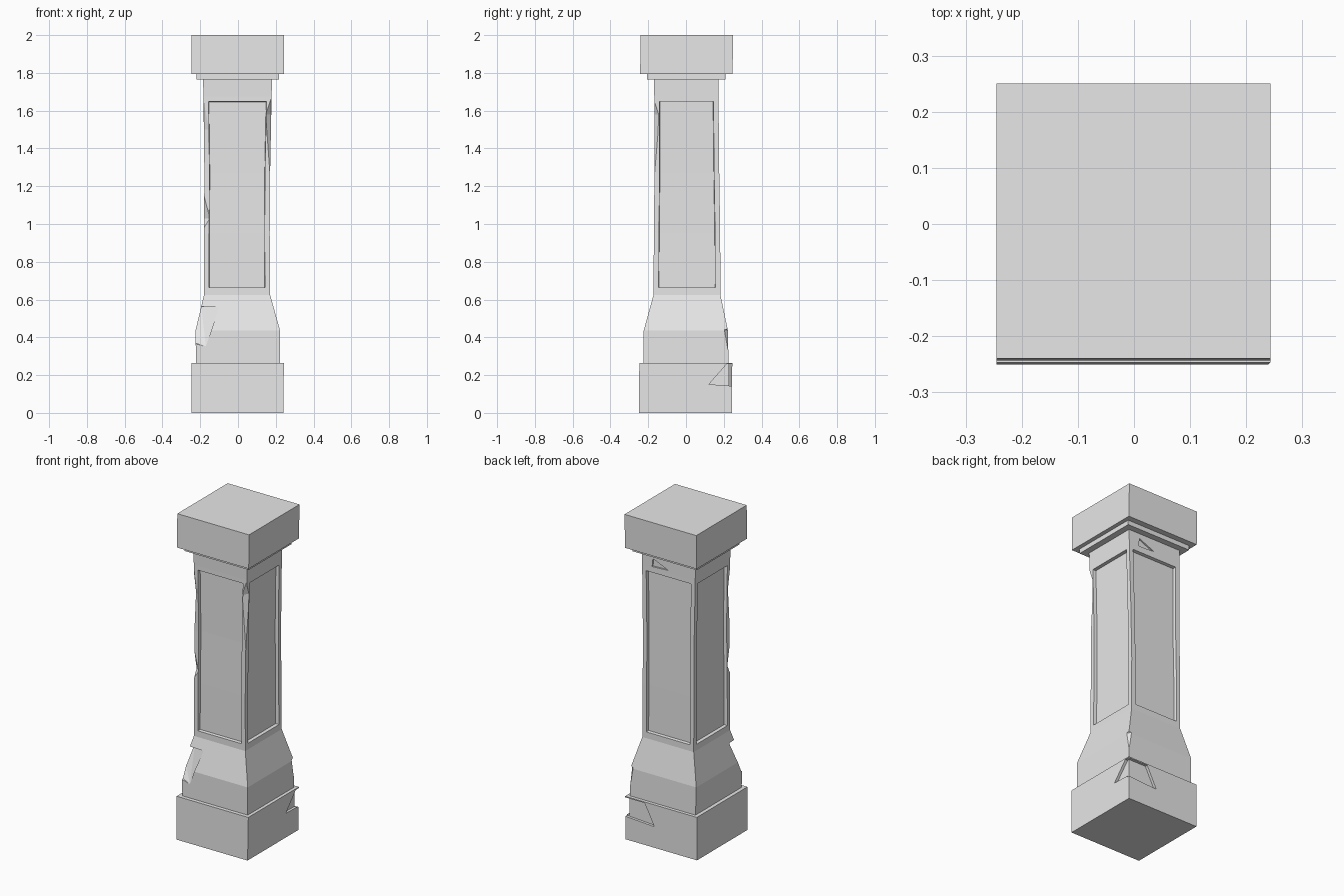
import bpy
import bmesh

cube = bpy.data.objects.get("Cube")
if cube:
    bpy.data.objects.remove(cube, do_unlink=True)

stone = bpy.data.materials.new("grey_stone")
stone.use_nodes = True
stone.diffuse_color = (0.8, 0.8, 0.8, 1)
stone.node_tree.nodes["Principled BSDF"].inputs["Base Color"].default_value = (0.8, 0.8, 0.8, 1)


def make_object(name, bm):
    bmesh.ops.recalc_face_normals(bm, faces=bm.faces[:])
    mesh = bpy.data.meshes.new(name)
    bm.to_mesh(mesh)
    bm.free()
    mesh.materials.append(stone)
    obj = bpy.data.objects.new(name, mesh)
    bpy.context.collection.objects.link(obj)
    return obj


def stack(name, rings, panel_rows=None):
    """Loft rectangles (z, x0, x1, y0, y1); sink a panel into the given rows."""
    bm = bmesh.new()
    loops = [[bm.verts.new((x, y, z)) for x, y in ((x0, y0), (x1, y0), (x1, y1), (x0, y1))]
             for z, x0, x1, y0, y1 in rings]
    bm.faces.new(loops[0][::-1])
    bm.faces.new(loops[-1])
    sides = [[], [], [], []]
    for row, (low, high) in enumerate(zip(loops, loops[1:])):
        for i in range(4):
            j = (i + 1) % 4
            face = bm.faces.new((low[i], low[j], high[j], high[i]))
            if panel_rows and row in panel_rows:
                sides[i].append(face)
    bmesh.ops.recalc_face_normals(bm, faces=bm.faces[:])
    for faces in sides:
        if faces:
            bmesh.ops.inset_region(bm, faces=faces, thickness=0.027, use_even_offset=True)
            bmesh.ops.inset_region(bm, faces=faces, thickness=0.002, depth=-0.02,
                                   use_even_offset=True)
    return make_object(name, bm)


def carve(target, points):
    """Subtract the convex hull of the points."""
    bm = bmesh.new()
    for p in points:
        bm.verts.new(p)
    hull = bmesh.ops.convex_hull(bm, input=bm.verts[:])
    junk = {e for e in hull["geom_interior"] + hull["geom_unused"]
            if isinstance(e, bmesh.types.BMVert)}
    bmesh.ops.delete(bm, geom=list(junk), context='VERTS')
    cutter = make_object("chip_cutter", bm)
    cutter.hide_render = True
    mod = target.modifiers.new("chip", 'BOOLEAN')
    mod.operation = 'DIFFERENCE'
    mod.solver = 'EXACT'
    mod.object = cutter
    bpy.context.view_layer.objects.active = target
    bpy.ops.object.modifier_apply(modifier=mod.name)
    bpy.data.objects.remove(cutter, do_unlink=True)


def corner_chip(target, corner, heights, widths):
    """Knock a flake off a vertical edge."""
    (cx, cy), (z0, zm, z1), (wx, wy) = corner, heights, widths
    sx, sy = (1 if cx > 0 else -1), (1 if cy > 0 else -1)
    ends = [(cx + sx * d, cy + sy * d, z) for d in (0, 0.06) for z in (z0, z1)]
    carve(target, ends + [(cx - sx * wx, cy, zm), (cx, cy - sy * wy, zm)])


# Base block
base = stack("base_block", [(0, -0.245, 0.24, -0.25, 0.243), (0.265, -0.245, 0.243, -0.247, 0.245)])

# Flared pedestal and panelled shaft
shaft = stack("shaft", [
    (0.255, -0.222, 0.223, -0.224, 0.225),
    (0.435, -0.225, 0.223, -0.224, 0.222),
    (0.625, -0.18, 0.17, -0.172, 0.182),
    (0.636, -0.18, 0.17, -0.172, 0.182),
    (0.95, -0.18, 0.168, -0.17, 0.181),
    (1.27, -0.178, 0.17, -0.167, 0.176),
    (1.676, -0.183, 0.178, -0.168, 0.172),
    (1.77, -0.185, 0.18, -0.17, 0.172)], panel_rows=(3, 4, 5))

# Moulding and cap
stack("moulding", [(1.765, -0.22, 0.218, -0.207, 0.21), (1.795, -0.22, 0.218, -0.207, 0.21)])
stack("cap_block", [(1.793, -0.245, 0.243, -0.243, 0.246), (2, -0.245, 0.243, -0.24, 0.25)])

# Chips along the vertical edges
corner_chip(shaft, (-0.181, -0.169), (1.25, 1.5, 1.65), (0.03, 0.02))
corner_chip(shaft, (-0.18, -0.17), (0.98, 1.03, 1.16), (0.032, 0.025))
corner_chip(shaft, (0.174, -0.168), (1.18, 1.58, 1.66), (0.028, 0.026))
corner_chip(shaft, (0.223, 0.223), (0.33, 0.44, 0.45), (0.02, 0.02))

# Broken pedestal corner
carve(shaft, [(-0.10, -0.191, 0.56), (-0.145, -0.226, 0.43), (-0.17, -0.226, 0.35),
              (-0.194, -0.14, 0.56), (-0.226, -0.18, 0.44), (-0.226, -0.215, 0.37),
              (-0.1, -0.3, 0.56), (-0.3, -0.14, 0.56),
              (-0.3, -0.3, 0.57), (-0.3, -0.3, 0.35)])

# Shallow flake on the back of the shaft
carve(shaft, [(x, y, z) for y in (0.163, 0.2)
              for x, z in ((0.105, 1.735), (0.11, 1.685), (0, 1.69))])

# Notch wrapping the base corner
carve(base, [(x, y, z) for x in (0.226, 0.3)
             for y, z in ((0.12, 0.15), (0.3, 0.145), (0.3, 0.258), (0.215, 0.258))])
carve(base, [(x, y, z) for y in (0.228, 0.3)
             for x, z in ((0.045, 0.13), (0.3, 0.145), (0.3, 0.258), (0.11, 0.258))])
